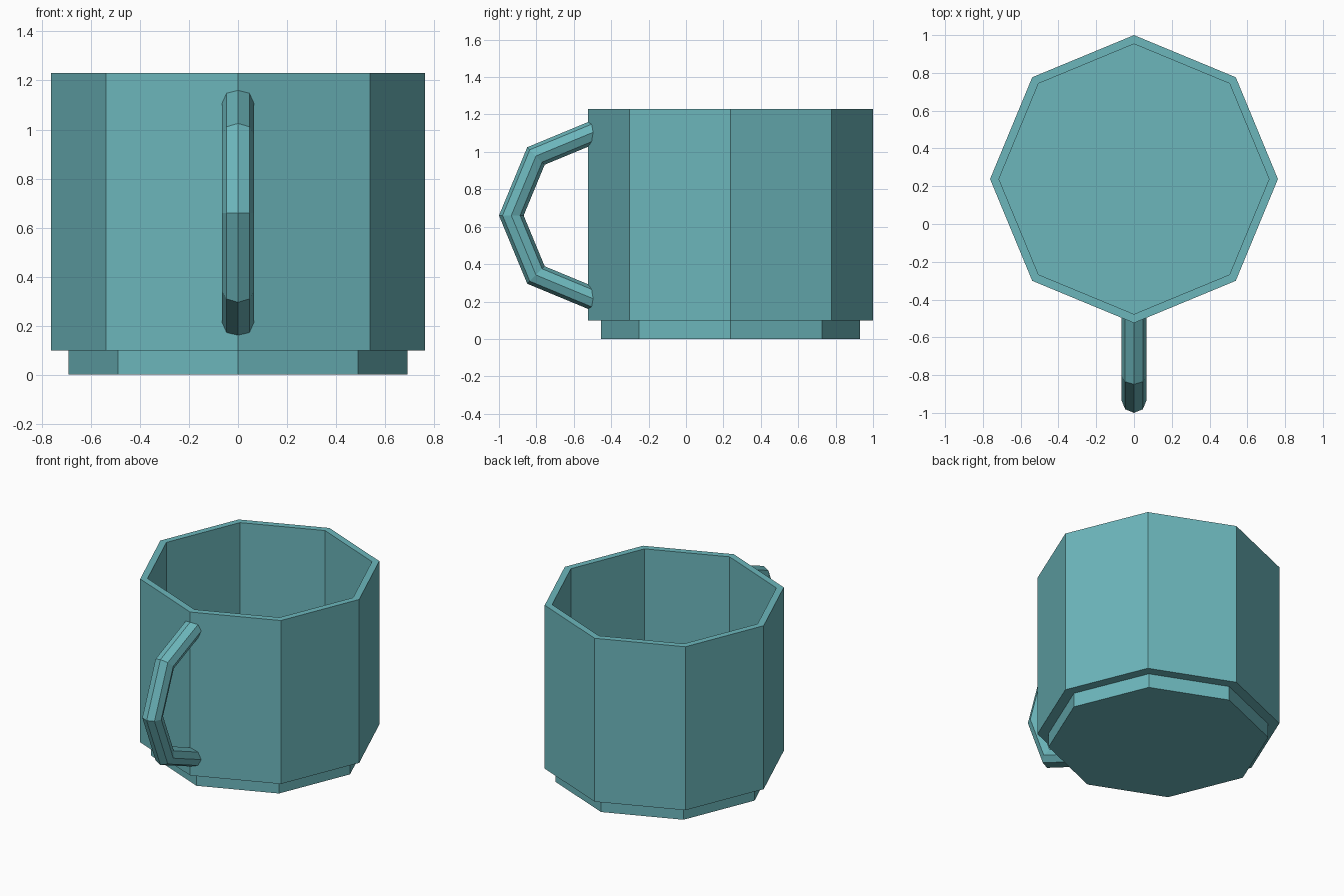
import bpy, bmesh
from math import sin, cos, pi

if "Cube" in bpy.data.objects:
    bpy.data.objects.remove(bpy.data.objects["Cube"])

SIDES = 8
CUP_Y = 0.238

mat = bpy.data.materials.new("teal")
mat.diffuse_color = (0.15, 0.47, 0.50, 1)
mat.use_nodes = True
mat.node_tree.nodes["Principled BSDF"].inputs["Base Color"].default_value = mat.diffuse_color


def ring(bm, point, n=SIDES):
    return [bm.verts.new(point(2 * pi * i / n)) for i in range(n)]


def loft(name, rings_of_points):
    """Skin consecutive rings with quads and cap both ends."""
    bm = bmesh.new()
    rings = [ring(bm, p) for p in rings_of_points]
    for a, b in zip(rings, rings[1:]):
        for i in range(SIDES):
            j = (i + 1) % SIDES
            bm.faces.new((a[i], a[j], b[j], b[i]))
    bm.faces.new(rings[0][::-1])
    bm.faces.new(rings[-1])
    bmesh.ops.recalc_face_normals(bm, faces=bm.faces)
    mesh = bpy.data.meshes.new(name)
    bm.to_mesh(mesh)
    bm.free()
    mesh.materials.append(mat)
    obj = bpy.data.objects.new(name, mesh)
    bpy.context.collection.objects.link(obj)
    return obj


# Cup: stepped foot, outer wall, rim, inner wall and floor as (radius, z)
profile = [(0.692, 0), (0.692, 0.098), (0.762, 0.098), (0.762, 1.23),
           (0.715, 1.23), (0.715, 0.145)]
loft("cup_body", [lambda t, r=r, z=z: (r * cos(t), CUP_Y + r * sin(t), z)
                  for r, z in profile])

# Handle: half of an octagonal ring, ends buried in the cup wall
HY, HZ, MAJOR, MINOR = -0.484, 0.66, 0.45, 0.066


def handle_ring(a):
    def point(t):
        r = MAJOR + MINOR * sin(t)
        return (MINOR * cos(t), HY - r * cos(a), HZ + r * sin(a))
    return point


loft("handle", [handle_ring(-pi / 2 + k * pi / 4) for k in range(5)])
